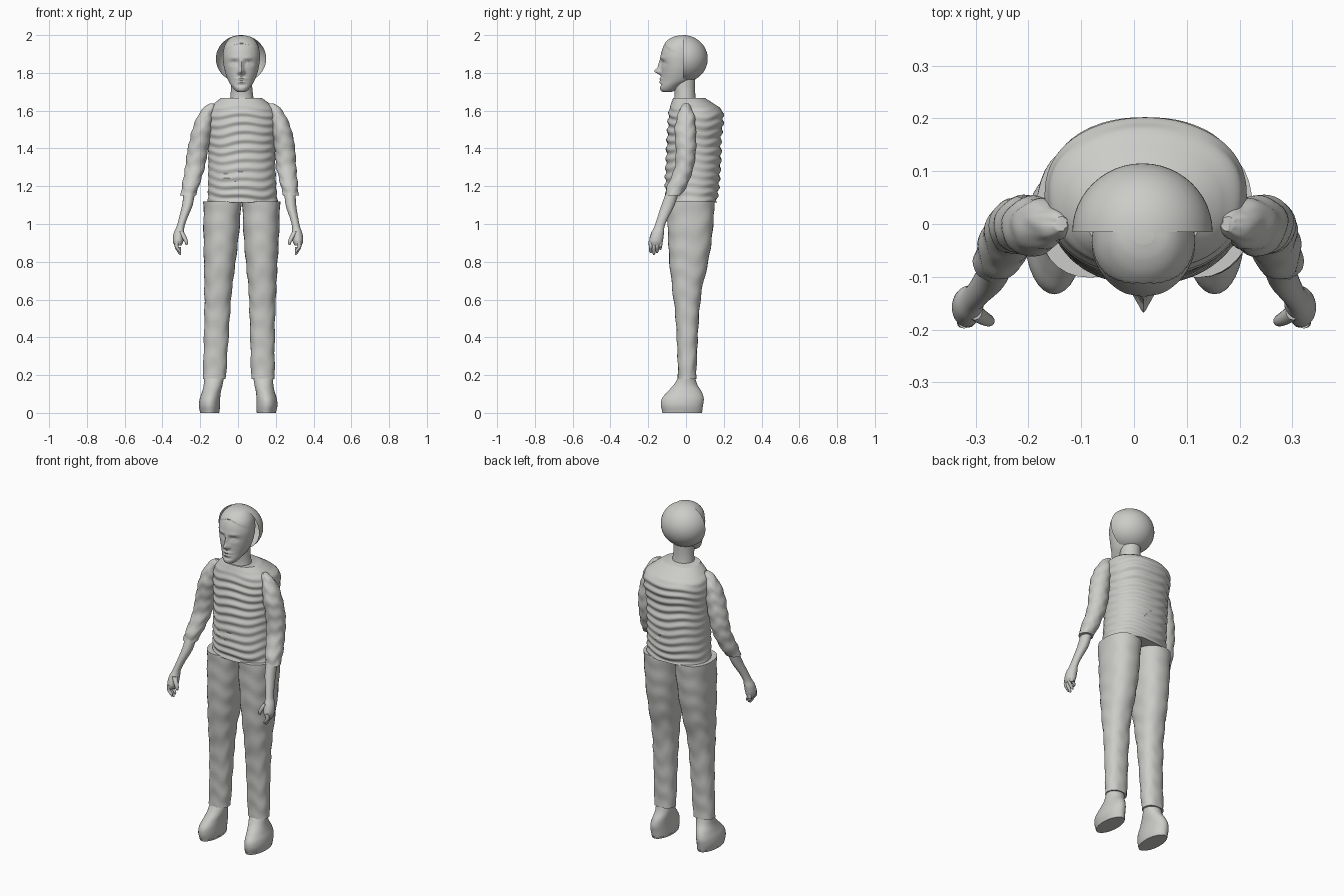
import bpy, bmesh
from math import sin, cos, pi, exp, radians

if "Cube" in bpy.data.objects:
    bpy.data.objects.remove(bpy.data.objects["Cube"])

grey = bpy.data.materials.new("plain_grey")
grey.use_nodes = True
COLOUR = (0.6, 0.6, 0.58, 1)
grey.diffuse_color = COLOUR
grey.node_tree.nodes["Principled BSDF"].inputs["Base Color"].default_value = COLOUR

MIDDLE = 0.018  # the upper body sits slightly off centre


def finish(name, bm):
    """Turn a bmesh into a smooth shaded, coloured object."""
    bmesh.ops.recalc_face_normals(bm, faces=bm.faces)
    mesh = bpy.data.meshes.new(name)
    bm.to_mesh(mesh)
    bm.free()
    obj = bpy.data.objects.new(name, mesh)
    bpy.context.collection.objects.link(obj)
    mesh.materials.append(grey)
    bpy.ops.object.select_all(action='DESELECT')
    obj.select_set(True)
    bpy.context.view_layer.objects.active = obj
    bpy.ops.object.shade_smooth_by_angle(angle=radians(40))
    return obj


def spline(rows, steps):
    """Catmull-Rom interpolation of section rows."""
    out = []
    for i in range(len(rows) - 1):
        a, b, c, d = rows[max(i - 1, 0)], rows[i], rows[i + 1], rows[min(i + 2, len(rows) - 1)]
        for k in range(steps):
            t = k / steps
            out.append([q + t * ((r - p) + t * ((2 * p - 5 * q + 4 * r - s)
                        + t * (3 * (q - r) + s - p))) / 2 for p, q, r, s in zip(a, b, c, d)])
    return out + [list(rows[-1])]


def loft(name, rows, steps=6, segs=32, power=2.0, side=1, shift=None, relief=None):
    """Skin horizontal sections given as (z, centre x, front y, back y, half width)."""
    bm = bmesh.new()
    rings = []
    for z, x, front, back, half in spline(rows, steps):
        x = side * x + (shift(z) if shift else 0)
        ring = []
        for k in range(segs):
            a = 2 * pi * k / segs
            c, s = cos(a), sin(a)
            u = abs(c) ** (2 / power) * (1 if c > 0 else -1)
            v = abs(s) ** (2 / power) * (1 if s > 0 else -1)
            p = [x + half * u, (front + back) / 2 + (back - front) / 2 * v, z]
            if relief:
                dx, dy = relief(half * u, a, z)
                p[0] += dx
                p[1] += dy
            ring.append(bm.verts.new(p))
        rings.append(ring)
    for lo, hi in zip(rings, rings[1:]):
        for k in range(segs):
            n = (k + 1) % segs
            bm.faces.new((lo[k], lo[n], hi[n], hi[k]))
    bm.faces.new(rings[0])
    bm.faces.new(rings[-1])
    return finish(name, bm)


# relief functions for cloth and face
def folds(amount, pitch):
    def f(u, a, z):
        w = amount * sin(2 * pi * z / pitch + 1.3 * sin(2 * a + 9 * z) + 0.8 * sin(5 * a))
        return w * cos(a), w * sin(a)
    return f


def shirt_folds(u, a, z):
    fade = min(1, max(0, (1.64 - z) / 0.08))
    dx, dy = folds(0.005 * fade, 0.046)(u, a, z)
    return dx * 0.4, dy


def bump(u, z, cu, cz, su, sz):
    return exp(-((u - cu) / su) ** 2 - ((z - cz) / sz) ** 2)


def face_relief(u, a, z):
    if sin(a) > 0:
        return 0, 0
    d = -0.033 * bump(u, z, 0, 1.808, 0.013, 0.016)       # nose tip
    d -= 0.016 * bump(u, z, 0, 1.84, 0.010, 0.026)        # nose bridge
    d -= 0.009 * bump(u, z, 0, 1.768, 0.026, 0.007)       # upper lip
    d -= 0.008 * bump(u, z, 0, 1.752, 0.021, 0.007)       # lower lip
    d += 0.005 * bump(u, z, 0, 1.735, 0.03, 0.008)        # chin crease
    for s in (-1, 1):
        d -= 0.007 * bump(u, z, s * 0.015, 1.802, 0.007, 0.008)   # nostril
        d += 0.013 * bump(u, z, s * 0.037, 1.853, 0.022, 0.013)   # eye socket
        d -= 0.008 * bump(u, z, s * 0.037, 1.850, 0.013, 0.008)   # eyeball
        d -= 0.004 * bump(u, z, s * 0.037, 1.880, 0.026, 0.008)   # brow
    # raised hairline across the forehead
    if z > 1.955 - 5 * u * u:
        d -= 0.004
    return 0, d


# torso with ribbed shirt
loft("shirt", [
    (1.115, .025, -.10, .162, .185), (1.2, .022, -.11, .175, .18),
    (1.35, .02, -.105, .185, .177), (1.45, .02, -.10, .186, .18),
    (1.54, .022, -.095, .198, .19), (1.6, .022, -.09, .192, .183),
    (1.635, .02, -.08, .15, .15), (1.667, .018, -.068, .10, .108),
], steps=16, segs=72, power=2.2, relief=shirt_folds)

# neck
loft("neck", [
    (1.62, .02, -.07, .06, .068), (1.68, .02, -.06, .05, .06),
    (1.73, .019, -.064, .048, .056), (1.8, .018, -.07, .05, .055),
])

# face and front of the skull
loft("face", [
    (1.698, MIDDLE, -.122, -.08, .018), (1.708, MIDDLE, -.135, -.055, .034),
    (1.73, MIDDLE, -.138, -.02, .052), (1.76, MIDDLE, -.132, .03, .07),
    (1.80, MIDDLE, -.131, .05, .085), (1.84, MIDDLE, -.132, .06, .094),
    (1.89, MIDDLE, -.134, .065, .098), (1.94, MIDDLE, -.12, .06, .09),
    (1.972, MIDDLE, -.095, .05, .072), (1.99, MIDDLE, -.065, .03, .05),
    (1.998, MIDDLE, -.035, 0, .02),
], steps=8, segs=112, relief=face_relief)

# half shell of hair at the back of the head
bm = bmesh.new()
bmesh.ops.create_uvsphere(bm, u_segments=48, v_segments=32, radius=1)
bmesh.ops.bisect_plane(bm, geom=bm.verts[:] + bm.edges[:] + bm.faces[:], dist=1e-5,
                       plane_co=(0, 0, 0), plane_no=(0, 1, 0), clear_inner=True)
for v in bm.verts:
    v.co = (MIDDLE - .002 + v.co.x * .133, -.015 + v.co.y * .13, 1.875 + v.co.z * .125)
finish("back_hair", bm)


# limbs drift from the body's middle at the top to the model centre lower down
def leg_shift(z):
    return 0.02 * min(1, z / 1.1)


def arm_shift(z):
    return 0.02 * min(1, max(0, (z - 0.95) / 0.5))


for side, label in ((1, "left"), (-1, "right")):
    # trouser leg
    loft(label + "_trouser_leg", [
        (.18, .129, -.042, .055, .062), (.3, .125, -.045, .058, .063),
        (.5, .12, -.055, .068, .067), (.65, .117, -.072, .084, .073),
        (.8, .111, -.088, .118, .084), (.95, .106, -.096, .14, .094),
        (1.12, .102, -.10, .152, .101),
    ], steps=10, power=2.3, side=side, shift=leg_shift, relief=folds(.0018, .12))

    # shoe and thin sole
    loft(label + "_shoe", [
        (.008, .15, -.125, .085, .052), (.04, .152, -.133, .09, .056),
        (.075, .15, -.128, .094, .054), (.11, .143, -.10, .084, .05),
        (.15, .134, -.064, .06, .05), (.2, .13, -.034, .045, .054),
    ], side=side, shift=leg_shift)
    loft(label + "_sole", [(0, .15, -.125, .084, .05), (.012, .15, -.128, .088, .053)],
         steps=1, side=side, shift=leg_shift)

    # sleeve
    loft(label + "_sleeve", [
        (1.637, .158, -.012, .012, .012), (1.615, .172, -.03, .028, .03),
        (1.57, .193, -.046, .045, .041), (1.5, .211, -.06, .052, .051),
        (1.4, .23, -.055, .053, .054), (1.3, .242, -.06, .04, .052),
        (1.2, .262, -.10, .004, .045), (1.15, .272, -.11, -.03, .04),
    ], steps=8, side=side, shift=arm_shift, relief=folds(.0022, .07))

    # forearm and palm
    loft(label + "_forearm", [
        (1.18, .265, -.10, -.035, .03), (1.1, .274, -.13, -.06, .028),
        (1.03, .294, -.153, -.096, .022), (.985, .306, -.168, -.114, .021),
        (.95, .313, -.184, -.117, .028), (.91, .317, -.195, -.122, .028),
        (.885, .318, -.19, -.128, .018),
    ], side=side, shift=arm_shift)

    # fingers curl inward, the thumb points forward
    for i, finger in enumerate(("index", "middle", "ring", "little")):
        y = -.187 + .017 * i
        tip = (.846, .836, .846, .862)[i]
        rows = [(.91, .322, 0, 0, .011), (.88, .325, 0, 0, .010),
                (tip + .015, .312, 0, 0, .009), (tip, .305, 0, 0, .004)]
        loft(f"{label}_{finger}_finger",
             [(z, x, y - r, y + r, r) for z, x, _, _, r in rows],
             steps=4, segs=12, side=side)
    loft(label + "_thumb", [
        (.96, .302, -.182, -.15, .014), (.93, .285, -.192, -.165, .013),
        (.905, .274, -.194, -.173, .010), (.89, .272, -.19, -.178, .005),
    ], steps=4, segs=12, side=side)
